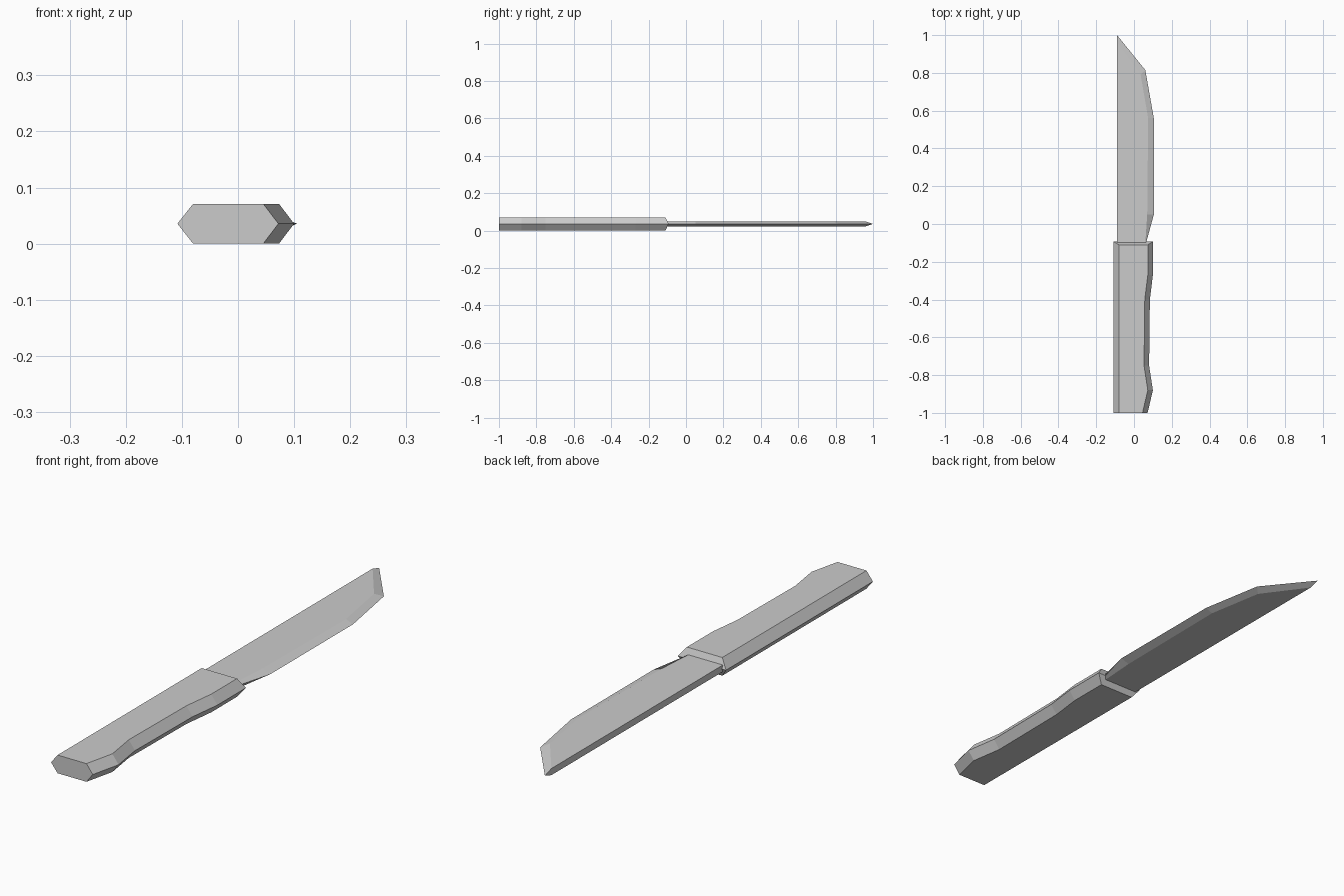
import bpy
import bmesh

if "Cube" in bpy.data.objects:
    bpy.data.objects.remove(bpy.data.objects["Cube"])

MID = 0.0355  # height of the central plane


def finish(bm, name):
    bmesh.ops.recalc_face_normals(bm, faces=bm.faces[:])
    mesh = bpy.data.meshes.new(name)
    bm.to_mesh(mesh)
    bm.free()
    obj = bpy.data.objects.new(name, mesh)
    bpy.context.collection.objects.link(obj)
    return obj


def make_handle():
    # Hexagonal sections lofted along y; grip side follows (y, x)
    grip = [(-1, 0.072), (-0.88, 0.1), (-0.75, 0.08), (-0.4, 0.084),
            (-0.27, 0.1), (-0.11, 0.1)]
    bm = bmesh.new()
    rings = []
    for y, x in grip:
        ym = -0.093 if y == grip[-1][0] else y  # front end comes to a ridge
        pts = [(-0.108, ym, MID), (-0.08, y, 0.071), (x - 0.027, y, 0.071),
               (x, ym, MID), (x - 0.027, y, 0), (-0.08, y, 0)]
        rings.append([bm.verts.new(p) for p in pts])
    for a, b in zip(rings, rings[1:]):
        for i in range(6):
            j = (i + 1) % 6
            bm.faces.new((a[i], a[j], b[j], b[i]))
    # Butt cap and the two slopes of the front ridge
    bm.faces.new(rings[0])
    end = rings[-1]
    bm.faces.new(end[0:4])
    bm.faces.new((end[3], end[4], end[5], end[0]))
    return finish(bm, "handle")


def make_blade():
    # Sharp edge outline and the line where the bevel meets the flat side
    edge = [(0.064, -0.1), (0.105, 0.05), (0.105, 0.56), (0.06, 0.815), (-0.09, 1)]
    flat = [(0.06, -0.1), (0.07, 0.05), (0.075, 0.56), (0.035, 0.79), (-0.09, 0.96)]
    half = 0.013
    bm = bmesh.new()
    sharp = [bm.verts.new((x, y, MID)) for x, y in edge]
    heels, tips, roots = [], [], []
    for s in (1, -1):
        side = [bm.verts.new((x, y, MID + s * half)) for x, y in flat]
        heel = bm.verts.new((-0.09, -0.1, MID + s * half))
        bm.faces.new(side + [heel])
        for i in range(4):
            bm.faces.new((side[i], side[i + 1], sharp[i + 1], sharp[i]))
        heels.append(heel)
        tips.append(side[-1])
        roots.append(side[0])
    # Flat spine and the root hidden against the handle
    bm.faces.new((heels[0], tips[0], sharp[-1], tips[1], heels[1]))
    bm.faces.new((heels[0], roots[0], sharp[0], roots[1], heels[1]))
    return finish(bm, "blade")


make_handle()
make_blade()
